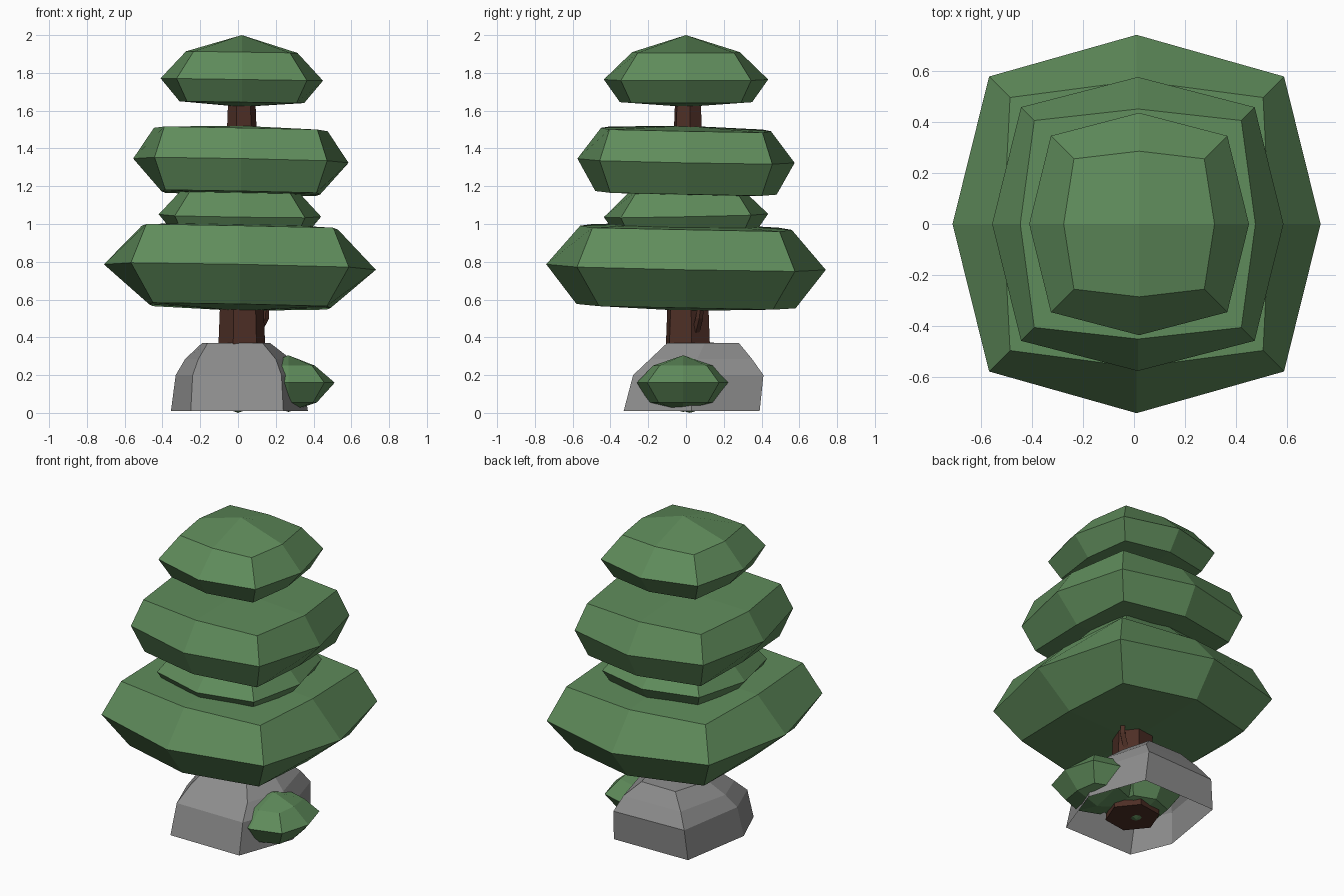
import bpy, bmesh, math
from mathutils import Vector

default = bpy.data.objects.get("Cube")
if default:
    bpy.data.objects.remove(default, do_unlink=True)


def material(name, rgb):
    m = bpy.data.materials.new(name)
    m.use_nodes = True
    m.diffuse_color = (*rgb, 1)
    m.node_tree.nodes["Principled BSDF"].inputs["Base Color"].default_value = (*rgb, 1)
    return m


GREEN = material("leaf green", (0.115, 0.262, 0.105))
BROWN = material("bark brown", (0.075, 0.028, 0.019))
GREY = material("stone grey", (0.27, 0.27, 0.27))


def loft(name, rings, mat, bottom=None, top=None):
    """Skin stacked rings; a tip closes an end with quads around a centre point."""
    bm = bmesh.new()
    loops = [[bm.verts.new(p) for p in ring] for ring in rings]
    n = len(loops[0])
    for low, high in zip(loops, loops[1:]):
        for i in range(n):
            j = (i + 1) % n
            bm.faces.new((low[i], low[j], high[j], high[i]))
    for tip, loop in ((bottom, loops[0]), (top, loops[-1])):
        if tip:
            centre = bm.verts.new(tip)
            for i in range(0, n, 2):
                bm.faces.new((centre, loop[i], loop[i + 1], loop[(i + 2) % n]))
    bmesh.ops.recalc_face_normals(bm, faces=bm.faces)
    mesh = bpy.data.meshes.new(name)
    bm.to_mesh(mesh)
    bm.free()
    mesh.materials.append(mat)
    obj = bpy.data.objects.new(name, mesh)
    bpy.context.collection.objects.link(obj)
    return obj


def lobe(name, centre, rings, low, high, tilt=(0, 0)):
    """Eight-sided blob; each ring is (z, x reach, y reach, corner reach)."""
    cx, cy = centre
    loops = []
    for z, rx, ry, c in rings:
        flat = [(rx, 0), (c, c), (0, ry), (-c, c), (-rx, 0), (-c, -c), (0, -ry), (c, -c)]
        loops.append([(cx + x, cy + y, z - tilt[0] * x - tilt[1] * y) for x, y in flat])
    return loft(name, loops, GREEN, (cx, cy, low), (cx, cy, high))


def tube(name, stations, sides, mat, turn=0):
    """Faceted limb through (point, radius) stations."""
    loops = []
    for p, r in stations:
        angles = [turn + math.tau * i / sides for i in range(sides)]
        loops.append([Vector(p) + Vector((r * math.cos(a), r * math.sin(a), 0)) for a in angles])
    return loft(name, loops, mat, stations[0][0], stations[-1][0])


# Foliage tiers
lobe("lower_foliage", (0.01, 0),
     [(0.565, 0.48, 0.58, 0.46), (0.772, 0.72, 0.74, 0.577), (0.98, 0.52, 0.56, 0.495)],
     0.54, 1.01, (0.02, 0.02))
small = [(1.645, 0.33, 0.35, 0.29), (1.765, 0.43, 0.435, 0.345), (1.91, 0.295, 0.285, 0.255)]
lobe("top_foliage", (0.02, 0), small, 1.62, 2.0, (0.015, 0))
lobe("filler_foliage", (0.01, 0), [(z - 0.72, *reach) for z, *reach in small],
     0.9, 1.28, (0.015, -0.02))
lobe("middle_foliage", (0.015, 0),
     [(1.165, 0.42, 0.48, 0.4), (1.335, 0.57, 0.575, 0.457), (1.5, 0.46, 0.45, 0.405)],
     1.15, 1.52, (0.02, 0.02))

# Trunk with a small side branch
tube("trunk", [((0.02, 0.01, 0.01), 0.16), ((0.02, 0.01, 0.36), 0.125), ((0.02, 0.01, 1.68), 0.072)],
     6, BROWN, 0.15)
tube("branch", [((0.1, 0.05, 0.42), 0.022), ((0.145, 0.07, 0.5), 0.02), ((0.15, 0.08, 0.58), 0.015)],
     4, BROWN)

# Hollow boulder around the trunk
foot = [(-0.25, -0.33), (0.24, -0.33), (0.37, 0.03), (0.24, 0.39), (-0.28, 0.38), (-0.355, -0.08)]
belt = [(-0.24, -0.28), (0.23, -0.28), (0.34, 0.03), (0.23, 0.41), (-0.26, 0.39), (-0.33, -0.05)]
shoulder = [(-0.21, -0.19), (0.2, -0.19), (0.28, 0.06), (0.2, 0.35), (-0.2, 0.34), (-0.28, 0.0)]
crown = [(-0.16, -0.1), (0.13, -0.1), (0.17, 0.1), (0.12, 0.28), (-0.12, 0.28), (-0.19, 0.05)]
loft("boulder", [[(x, y, z) for x, y in ring] for ring, z in
                 ((foot, 0.01), (belt, 0.2), (shoulder, 0.285), (crown, 0.37))],
     GREY, None, (0.01, 0.08, 0.372))

# Bush beside the boulder and the growth inside it
bush = [(0.055, 0.15, 0.18, 0.13), (0.16, 0.245, 0.245, 0.19), (0.25, 0.14, 0.16, 0.125)]
lobe("side_bush", (0.267, -0.015), bush, 0.005, 0.305)
lobe("inner_bush", (0.0, 0.02), bush, 0.0, 0.3)
